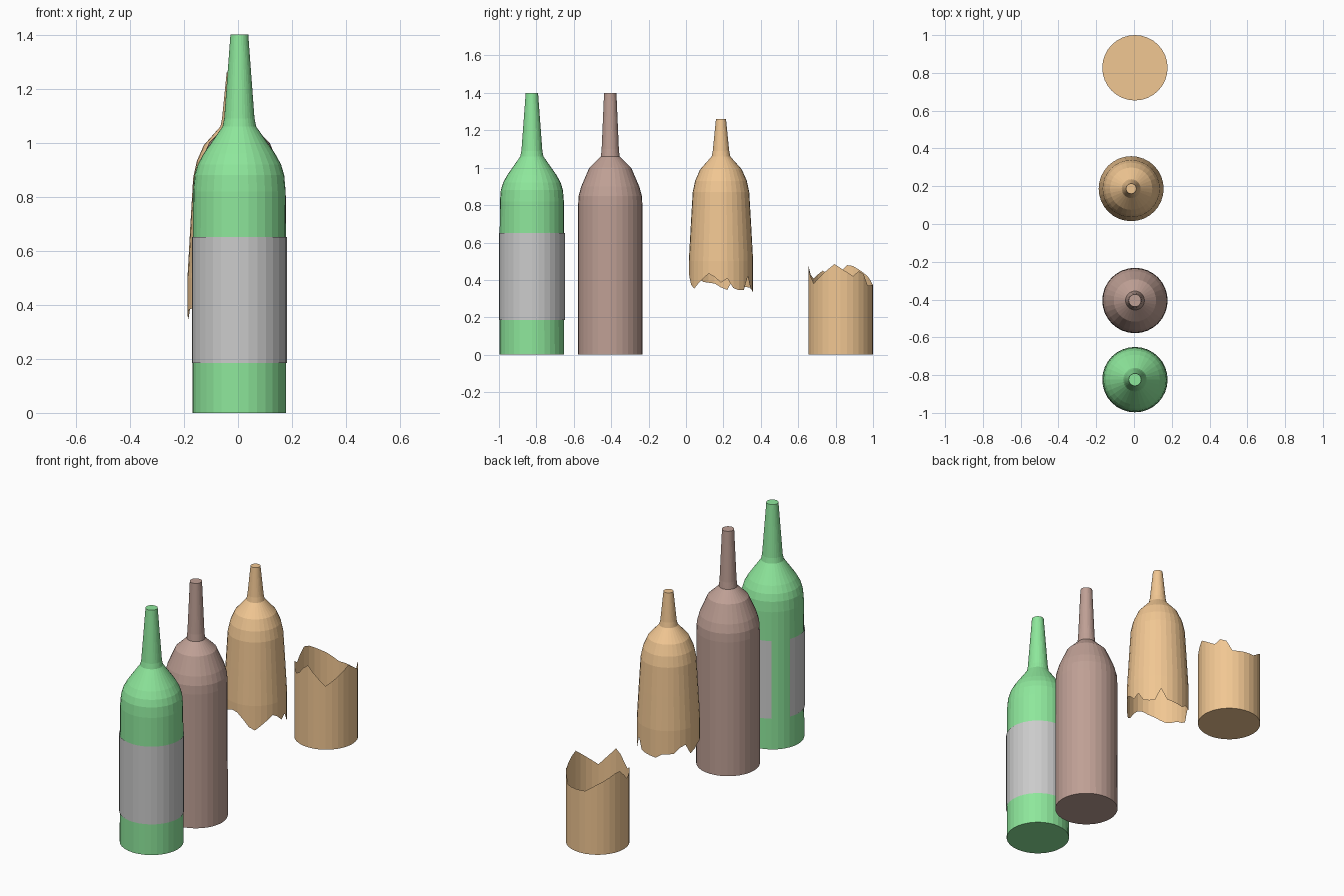
import bpy, bmesh
from math import cos, sin, radians, pi

if "Cube" in bpy.data.objects:
    bpy.data.objects.remove(bpy.data.objects["Cube"])

SIDES = 32


def material(name, color):
    m = bpy.data.materials.new(name)
    m.diffuse_color = (*color, 1)
    m.use_nodes = True
    m.node_tree.nodes["Principled BSDF"].inputs["Base Color"].default_value = m.diffuse_color
    return m


def rim_height(jag, angle):
    """Interpolate a broken edge given as (angle, z) pairs around the circle."""
    pts = sorted((a % 360, z) for a, z in jag)
    pts = [(pts[-1][0] - 360, pts[-1][1])] + pts + [(pts[0][0] + 360, pts[0][1])]
    for (a0, z0), (a1, z1) in zip(pts, pts[1:]):
        if a0 <= angle <= a1:
            return z0 + (z1 - z0) * (angle - a0) / (a1 - a0)


def lathe(name, profile, center, mat=None, cap_bottom=True, cap_top=True,
          jag=None, jag_ring=0, start=0, sides=SIDES):
    """Spin an (r, z) profile; fewer sides than SIDES leaves an open sheet."""
    bm = bmesh.new()
    closed = sides == SIDES
    count = sides if closed else sides + 1
    rings = []
    for k, (r, z) in enumerate(profile):
        ring = []
        for i in range(count):
            deg = (start + i) * 360 / SIDES
            a = radians(deg)
            h = rim_height(jag, deg % 360) if jag and k == jag_ring else z
            ring.append(bm.verts.new((r * cos(a), r * sin(a), h)))
        rings.append(ring)
    for lo, hi in zip(rings, rings[1:]):
        for i in range(sides):
            j = (i + 1) % count
            bm.faces.new((lo[i], lo[j], hi[j], hi[i]))
    if cap_bottom:
        bm.faces.new(rings[0][::-1])
    if cap_top:
        bm.faces.new(rings[-1])
    mesh = bpy.data.meshes.new(name)
    bm.to_mesh(mesh)
    bm.free()
    ob = bpy.data.objects.new(name, mesh)
    ob.location = (*center, 0)
    bpy.context.collection.objects.link(ob)
    if mat:
        mesh.materials.append(mat)
    return ob


green = material("green_glass", (0.27, 0.80, 0.33))
brown = material("brown_glass", (0.52, 0.35, 0.30))
amber = material("amber_glass", (0.88, 0.57, 0.29))

# green bottle with a wrapped label that leaves a gap at the back
green_at = (0.005, -0.824)
lathe("green_bottle", [(.173, 0), (.172, .65), (.171, .82), (.166, .88), (.154, .92),
                       (.132, .96), (.062, 1.06), (.056, 1.09), (.033, 1.4)],
      green_at, green)
lathe("label", [(.176, .185), (.176, .65)], green_at,
      cap_bottom=False, cap_top=False, start=14, sides=29)

# brown bottle
lathe("brown_bottle", [(.173, 0), (.172, .8), (.169, .85), (.155, .90), (.112, 1.0),
                       (.05, 1.06), (.046, 1.10), (.033, 1.4)],
      (0.005, -0.405), brown)

# upper half of the broken bottle, open and jagged underneath
top_jag = [(-145, .39), (-124, .43), (-95, .46), (-80, .42), (-60, .345), (-20, .44),
           (0, .385), (11, .41), (25, .345), (45, .345), (56, .42), (68, .35),
           (101, .335), (118, .37), (130, .35), (155, .42), (170, .34), (190, .38)]
lathe("broken_bottle_top", [(.172, .4), (.172, .5), (.161, .7), (.151, .87), (.138, .93),
                            (.112, .99), (.05, 1.06), (.044, 1.09), (.027, 1.26)],
      (-0.015, 0.187), amber, cap_bottom=False, jag=top_jag)

# lower half of the broken bottle, open and jagged on top
base_jag = [(-56, .38), (-11, .485), (22, .42), (40, .46), (56, .37), (101, .375),
            (124, .42), (166, .488), (191, .41), (214, .45), (240, .40),
            (268, .497), (285, .44)]
lathe("broken_bottle_base", [(.173, 0), (.173, .3), (.173, .4)],
      (0.005, 0.827), amber, cap_top=False, jag=base_jag, jag_ring=2)
